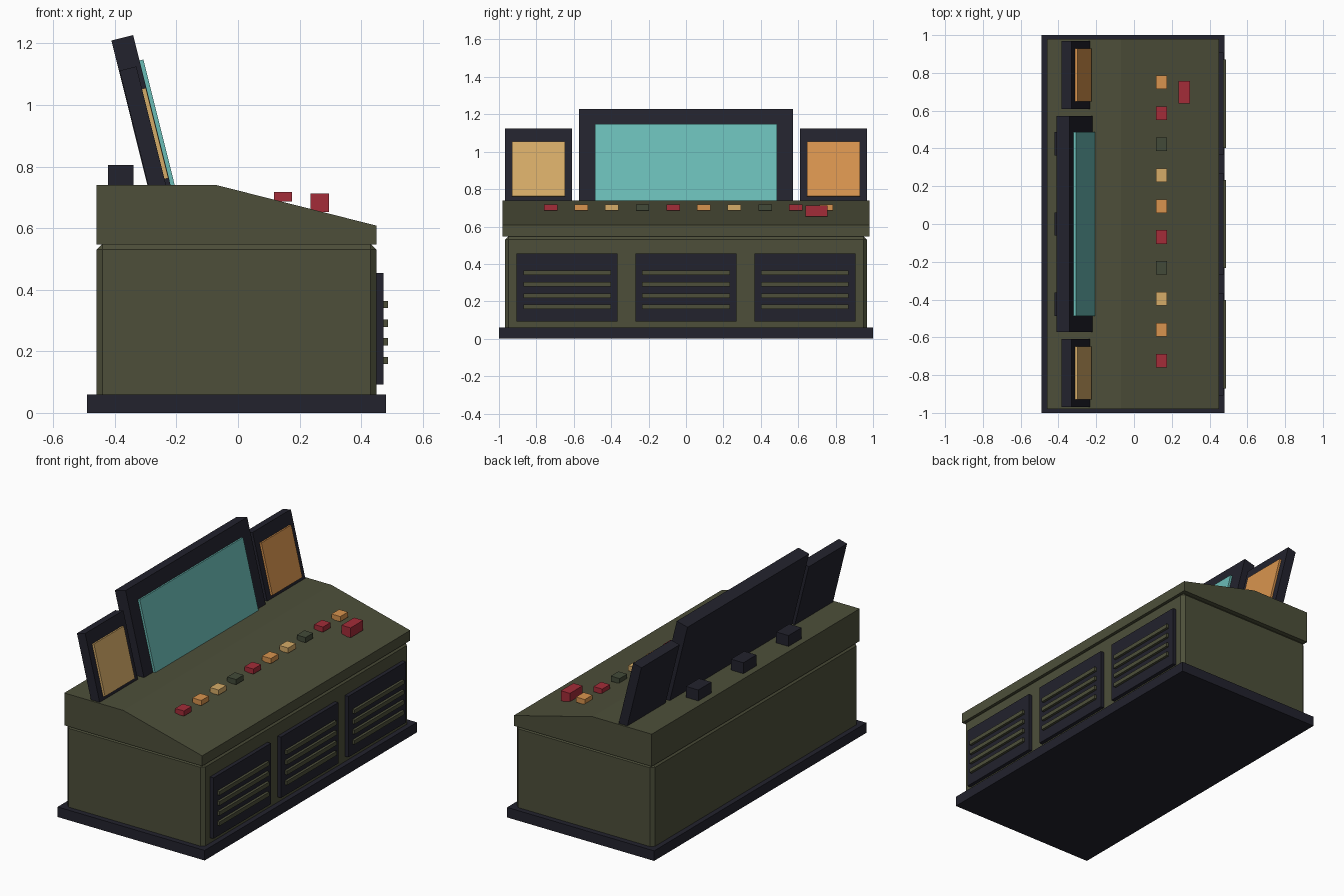
import bpy, bmesh, math
from mathutils import Matrix

if "Cube" in bpy.data.objects:
    bpy.data.objects.remove(bpy.data.objects["Cube"])


def colour(name, r, g, b):
    m = bpy.data.materials.new(name)
    lin = [((c / 255 + 0.055) / 1.055) ** 2.4 for c in (r, g, b)]
    m.diffuse_color = (*lin, 1)
    m.use_nodes = True
    m.node_tree.nodes["Principled BSDF"].inputs["Base Color"].default_value = m.diffuse_color
    return m


OLIVE = colour("olive", 77, 79, 58)
DARK = colour("charcoal", 34, 34, 45)
TEAL = colour("teal", 106, 188, 182)
TAN = colour("tan", 214, 172, 104)
ORANGE = colour("orange", 216, 148, 78)
RED = colour("red", 164, 44, 56)
GREEN = colour("dark_green", 66, 74, 56)


def finish(name, bm, mat):
    bmesh.ops.recalc_face_normals(bm, faces=bm.faces)
    me = bpy.data.meshes.new(name)
    bm.to_mesh(me)
    bm.free()
    me.materials.append(mat)
    ob = bpy.data.objects.new(name, me)
    bpy.context.collection.objects.link(ob)
    return ob


def box(name, x, y, z, mat, matrix=None, chamfer=0):
    """Box from (min, max) ranges, optionally chamfered and placed by a matrix."""
    bm = bmesh.new()
    bmesh.ops.create_cube(bm, size=1)
    for v in bm.verts:
        v.co = [r[0] + (c + 0.5) * (r[1] - r[0]) for c, r in zip(v.co, (x, y, z))]
    if chamfer:
        bmesh.ops.bevel(bm, geom=bm.edges[:], offset=chamfer, segments=1, affect='EDGES')
    if matrix:
        bm.transform(matrix)
    return finish(name, bm, mat)


def around(c, half):
    return (c - half, c + half)


# Plinth and cabinet
box("plinth", (-0.49, 0.48), (-1, 1), (0, 0.06), DARK)
box("cabinet", (-0.46, 0.45), (-0.968, 0.968), (0.02, 0.55), OLIVE, chamfer=0.02)

# Sloped desk top, extruded from its side profile
bm = bmesh.new()
profile = [(-0.46, 0.547), (0.45, 0.547), (0.45, 0.608), (-0.07, 0.74), (-0.46, 0.74)]
face = bm.faces.new([bm.verts.new((x, -0.98, z)) for x, z in profile])
ext = bmesh.ops.extrude_face_region(bm, geom=[face])
bmesh.ops.translate(bm, vec=(0, 1.96, 0),
                    verts=[g for g in ext["geom"] if isinstance(g, bmesh.types.BMVert)])
finish("desk_top", bm, OLIVE)


# Monitors leaning back, placed by the foot of their front face
def lean(x):
    return Matrix.Translation((x, 0, 0.74)) @ Matrix.Rotation(math.radians(-14), 4, 'Y')


box("main_frame", (-0.073, 0), (-0.573, 0.573), (-0.04, 0.502), DARK, lean(-0.219))
box("main_screen", (-0.01, 0.013), (-0.487, 0.487), (-0.04, 0.417), TEAL, lean(-0.219))
for side, sign, mat in (("left", -1, TAN), ("right", 1, ORANGE)):
    yc = sign * 0.789
    box(side + "_frame", (-0.056, 0), around(yc, 0.18), (-0.04, 0.397), DARK, lean(-0.234))
    box(side + "_screen", (-0.01, 0.013), around(yc, 0.141), (0.02, 0.322), mat, lean(-0.234))

# Connector blocks behind the main monitor
for i in (-1, 0, 1):
    box("rear_block", (-0.422, -0.34), around(i * 0.425, 0.062), (0.73, 0.805), DARK)

# Row of desk buttons and one large button
cycle = (RED, ORANGE, TAN, GREEN)
for i in range(10):
    box("button", (0.117, 0.175), around(-0.724 + i * 0.1638, 0.036), (0.687, 0.718),
        cycle[i % 4])
box("large_button", (0.236, 0.296), (0.638, 0.757), (0.653, 0.712), RED)

# Vent panels with slats
for i in (-1, 0, 1):
    yc = i * 0.636
    box("vent_panel", (0.44, 0.473), around(yc, 0.271), (0.092, 0.455), DARK)
    for k in range(4):
        box("vent_slat", (0.465, 0.488), around(yc, 0.234), around(0.17 + k * 0.0607, 0.012), OLIVE)
